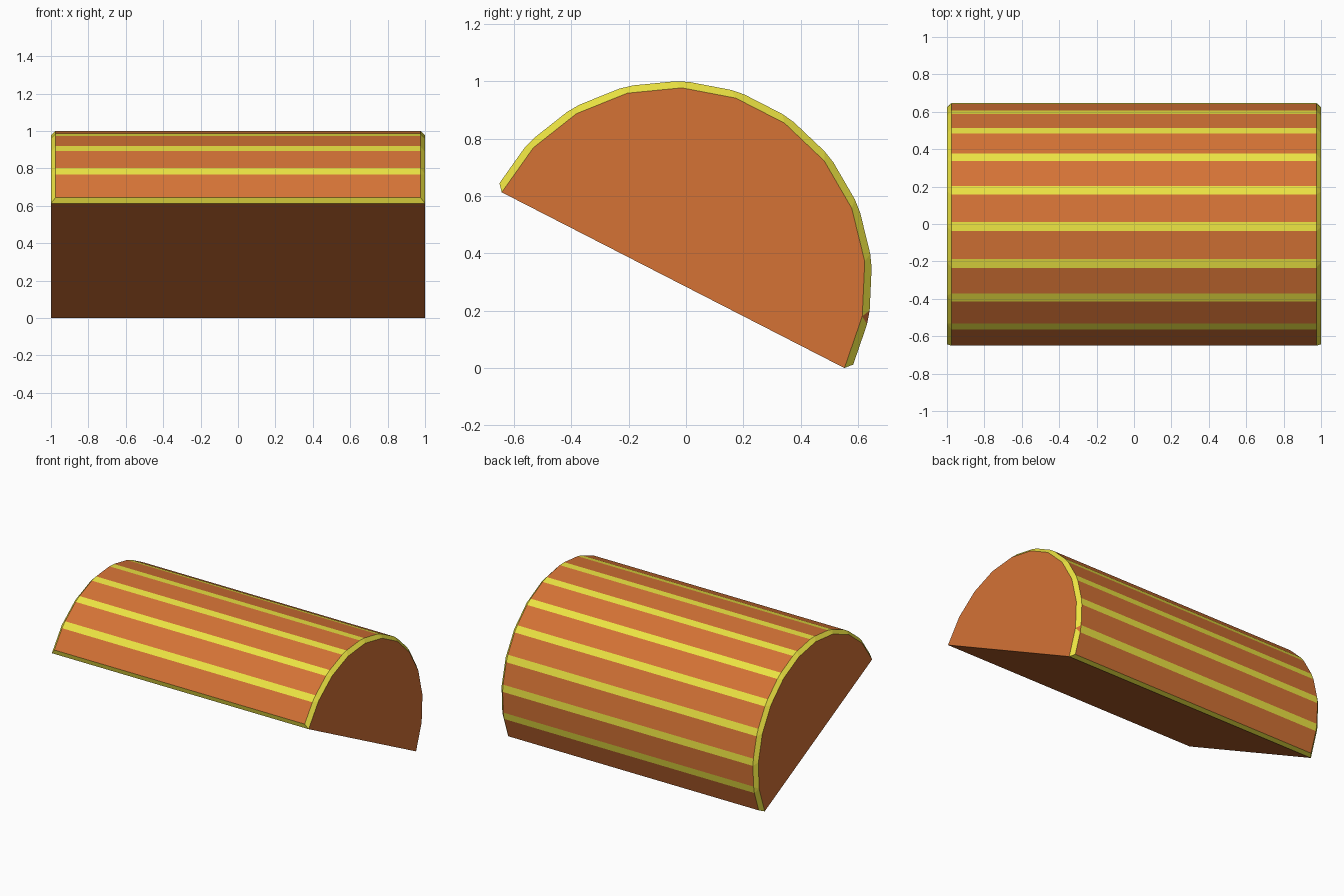
import bpy, bmesh
from math import sin, cos, radians, pi
from mathutils import Vector

if "Cube" in bpy.data.objects:
    bpy.data.objects.remove(bpy.data.objects["Cube"])

N = 11                      # facets around the half round
R, BEVEL = 0.697, 0.025     # outer radius and chamfer width
TILT = radians(27.15)       # slope of the flat side
CY, CZ = -0.045, 0.3065     # middle of the flat side


def material(name, rgb):
    m = bpy.data.materials.new(name)
    m.diffuse_color = (*rgb, 1)
    m.use_nodes = True
    m.node_tree.nodes["Principled BSDF"].inputs["Base Color"].default_value = m.diffuse_color
    return m


def arc_point(i, r):
    a = pi - TILT - i * pi / N
    return Vector((0, CY + r * cos(a), CZ + r * sin(a)))


bm = bmesh.new()
outer = [arc_point(i, R) for i in range(N + 1)]
r_in = R - BEVEL / cos(pi / N / 2)


def end_rings(s):
    """Inset end outline, plus the two ends of every facet behind the chamfer."""
    cap = [bm.verts.new(arc_point(i, r_in) + Vector((s, 0, 0))) for i in range(N + 1)]
    facets = []
    for a, b in zip(outer, outer[1:]):
        d = (b - a).normalized() * BEVEL
        x = Vector((s * (1 - BEVEL), 0, 0))
        facets.append((bm.verts.new(a + d + x), bm.verts.new(b - d + x)))
    return cap, facets


def face(verts, mat):
    bm.faces.new(verts).material_index = mat


(lc, lf), (rc, rf) = end_rings(-1), end_rings(1)

# flat side and chamfers on its two long edges
face((lc[0], lc[N], rc[N], rc[0]), 0)
face((lc[0], rc[0], rf[0][0], lf[0][0]), 1)
face((lc[N], lf[-1][1], rf[-1][1], rc[N]), 1)

# curved facets and the chamfer strips between them
for i in range(N):
    face((lf[i][0], rf[i][0], rf[i][1], lf[i][1]), 0)
    if i:
        face((lf[i - 1][1], rf[i - 1][1], rf[i][0], lf[i][0]), 1)

# end caps with chamfered rims and corner triangles
for cap, fac in ((lc, lf), (rc, rf)):
    face(cap, 0)
    for i in range(N):
        face((cap[i], cap[i + 1], fac[i][1], fac[i][0]), 1)
        if i:
            odd_corner = cap is rc and i == N - 1
            face((cap[i], fac[i - 1][1], fac[i][0]), 0 if odd_corner else 1)
    # close the rim at the flat side
bmesh.ops.recalc_face_normals(bm, faces=bm.faces)

mesh = bpy.data.meshes.new("half_round_block")
bm.to_mesh(mesh)
bm.free()
mesh.materials.append(material("orange", (0.66, 0.17, 0.036)))
mesh.materials.append(material("yellow_edge", (0.84, 0.77, 0.055)))
block = bpy.data.objects.new("half_round_block", mesh)
bpy.context.collection.objects.link(block)
